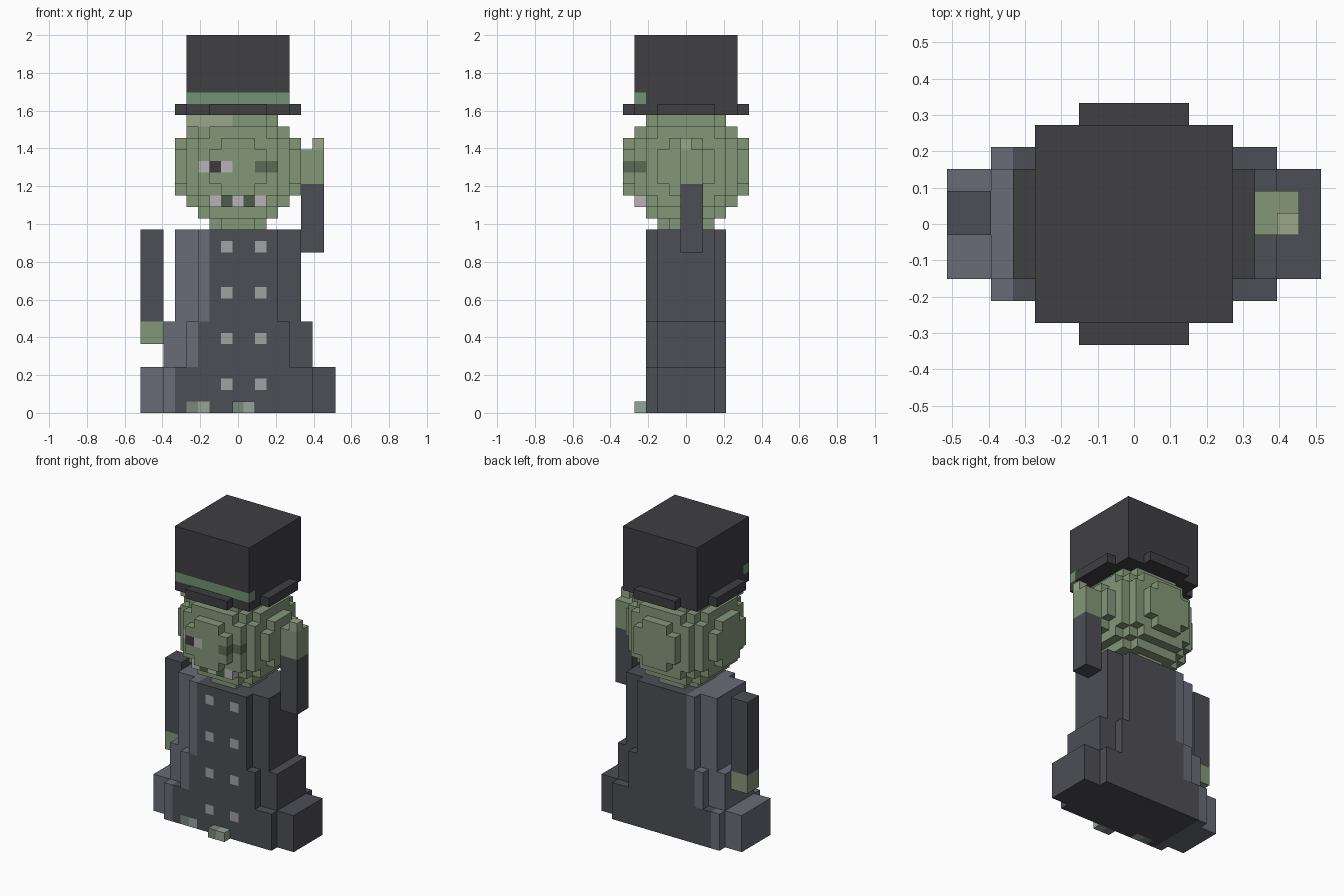
import bpy, bmesh

if "Cube" in bpy.data.objects:
    bpy.data.objects.remove(bpy.data.objects["Cube"])

V = 2 / 33          # block size
grid = {}           # block cell -> part name (later parts paint over earlier ones)

COLOURS = {
    "coat": (0.075, 0.077, 0.09), "coat_worn_side": (0.14, 0.15, 0.18),
    "left_sleeve": (0.075, 0.077, 0.09), "right_sleeve": (0.075, 0.077, 0.09),
    "buttons": (0.36, 0.36, 0.37),
    "head": (0.23, 0.31, 0.19), "brow_patch": (0.33, 0.39, 0.26),
    "left_hand": (0.23, 0.31, 0.19), "right_hand": (0.23, 0.31, 0.19),
    "fingertip": (0.33, 0.39, 0.26),
    "eye_whites": (0.48, 0.45, 0.47), "pupil": (0.05, 0.04, 0.05),
    "closed_eye": (0.1, 0.15, 0.09), "teeth": (0.48, 0.45, 0.47),
    "mouth_gaps": (0.07, 0.11, 0.07),
    "feet": (0.19, 0.25, 0.19), "toes": (0.30, 0.38, 0.31),
    "hat_crown": (0.05, 0.05, 0.055), "hat_brim": (0.05, 0.05, 0.055),
    "hat_band": (0.16, 0.29, 0.17),
}


def fill(part, x0, x1, y0, y1, z0, z1):
    """Fill an inclusive range of blocks."""
    for x in range(x0, x1 + 1):
        for y in range(y0, y1 + 1):
            for z in range(z0, z1 + 1):
                grid[x, y, z] = part


def paint_front(part, xs, z):
    """Recolour the frontmost head block in each given column."""
    for x in xs:
        y = min(c[1] for c in grid if c[0] == x and c[2] == z)
        grid[x, y, z] = part


# Head: blocky ball
for x in range(-5, 6):
    for y in range(-5, 6):
        for z in range(-5, 6):
            if x * x + y * y + z * z <= 30.25:
                grid[x, y, z + 21] = "head"
fill("brow_patch", -4, -1, -3, -3, 25, 25)

# Face
paint_front("eye_whites", (-3, -1), 21)
paint_front("pupil", (-2,), 21)
paint_front("closed_eye", (2, 3), 21)
paint_front("teeth", (-2, 0, 2), 18)
paint_front("mouth_gaps", (-1, 1), 18)

# Coat: three tiers, each with narrower ends and a lighter strip on one side
for inner, outer, z0, z1 in ((6, 8, 0, 3), (4, 6, 4, 7), (3, 5, 8, 15)):
    fill("coat", -outer, outer, -2, 2, z0, z1)
    fill("coat", -inner, inner, -3, 3, z0, z1)
    for (x, y, z), part in list(grid.items()):
        if part == "coat" and z0 <= z <= z1 and x <= 2 - outer:
            grid[x, y, z] = "coat_worn_side"

# Two rows of buttons
for z in (2, 6, 10, 14):
    for x in (-1, 2):
        fill("buttons", x, x, -3, -3, z, z)

# Feet: one flush with the hem, one stepping forward
for x, y in ((-4, -3), (0, -4)):
    fill("feet", x, x, y, y, 0, 0)
    fill("toes", x + 1, x + 1, y, y, 0, 0)

# Lowered arm and raised arm
fill("left_sleeve", -8, -7, 0, 1, 8, 15)
fill("left_hand", -8, -7, 0, 1, 6, 7)
fill("right_sleeve", 6, 7, 0, 1, 14, 19)
fill("right_hand", 6, 7, 0, 1, 20, 22)
fill("fingertip", 7, 7, 0, 0, 23, 23)

# Top hat
fill("hat_brim", -5, 5, -2, 2, 26, 26)
fill("hat_brim", -2, 2, -5, 5, 26, 26)
fill("hat_brim", -4, 4, -4, 4, 26, 26)
fill("hat_crown", -4, 4, -4, 4, 27, 32)
fill("hat_band", -4, 4, -4, -4, 27, 27)


def build(part):
    """Mesh the exposed sides of one part's blocks and merge flat areas."""
    bm = bmesh.new()
    verts = {}

    def vert(c):
        if c not in verts:
            verts[c] = bm.verts.new(((c[0] - 0.5) * V, (c[1] - 0.5) * V, c[2] * V))
        return verts[c]

    for cell in [c for c, p in grid.items() if p == part]:
        for axis in range(3):
            for side in (0, 1):
                near = list(cell)
                near[axis] += 1 if side else -1
                if tuple(near) in grid:
                    continue
                u, w = (axis + 1) % 3, (axis + 2) % 3
                ring = []
                for a, b in ((0, 0), (1, 0), (1, 1), (0, 1)):
                    p = list(cell)
                    p[axis] += side
                    p[u] += a
                    p[w] += b
                    ring.append(vert(tuple(p)))
                bm.faces.new(ring if side else ring[::-1])
    bmesh.ops.dissolve_limit(bm, angle_limit=0.01, verts=bm.verts[:], edges=bm.edges[:])
    mesh = bpy.data.meshes.new(part)
    bm.to_mesh(mesh)
    bm.free()
    mat = bpy.data.materials.new(part)
    mat.diffuse_color = (*COLOURS[part], 1)
    mat.use_nodes = True
    mat.node_tree.nodes["Principled BSDF"].inputs["Base Color"].default_value = mat.diffuse_color
    mesh.materials.append(mat)
    bpy.context.collection.objects.link(bpy.data.objects.new(part, mesh))


for part in COLOURS:
    build(part)
